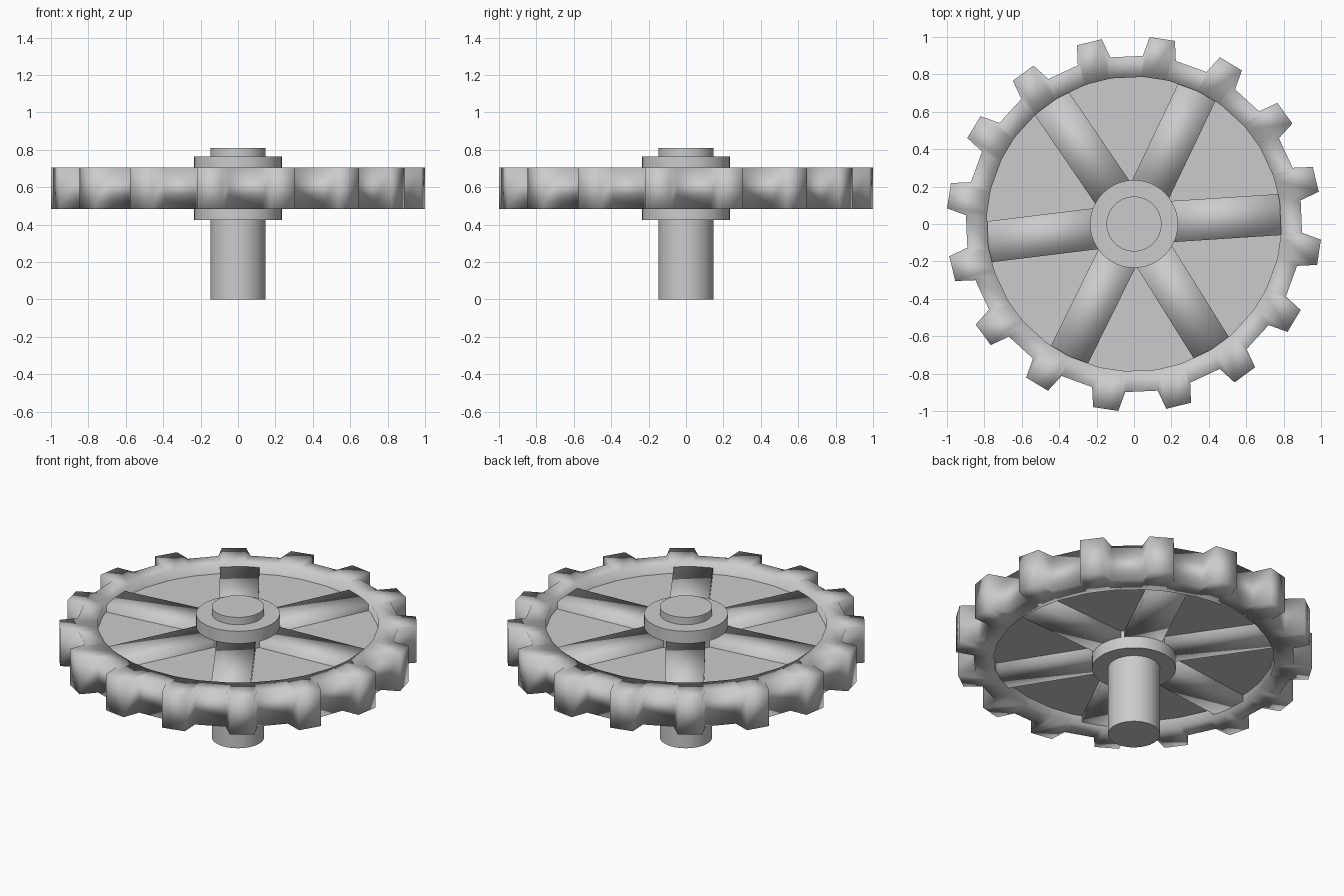
import bpy, bmesh
from math import cos, sin, radians, pi
from mathutils import Matrix

if "Cube" in bpy.data.objects:
    bpy.data.objects.remove(bpy.data.objects["Cube"])

MID = 0.594          # mid height of the wheel
TEETH = 16


def finish(name, bm):
    bmesh.ops.recalc_face_normals(bm, faces=bm.faces)
    me = bpy.data.meshes.new(name)
    bm.to_mesh(me)
    bm.free()
    ob = bpy.data.objects.new(name, me)
    bpy.context.collection.objects.link(ob)
    return ob


def smooth(ob, angle=None):
    bpy.ops.object.select_all(action='DESELECT')
    ob.select_set(True)
    bpy.context.view_layer.objects.active = ob
    if angle is None:
        bpy.ops.object.shade_smooth()
    else:
        bpy.ops.object.shade_smooth_by_angle(angle=radians(angle))


def cylinder(name, r, z0, z1, sides=48):
    bm = bmesh.new()
    bmesh.ops.create_cone(bm, cap_ends=True, segments=sides, radius1=r, radius2=r,
                          depth=z1 - z0, matrix=Matrix.Translation((0, 0, (z0 + z1) / 2)))
    ob = finish(name, bm)
    smooth(ob, 30)
    return ob


# toothed rim: outer tooth outline joined to a round inner wall
bm = bmesh.new()
loops = []
profile = [(-5.7, 0.9), (-3.9, 1.003), (3.9, 1.003), (5.7, 0.9)]
for i in range(TEETH):
    for off, r in profile:
        a = radians(13.8 + i * 360 / TEETH + off)
        loops.append([bm.verts.new((q * cos(a), q * sin(a), z))
                      for q, z in ((0.787, 0.483), (r, 0.483), (r, 0.705), (0.787, 0.705))])
for i, cur in enumerate(loops):
    nxt = loops[(i + 1) % len(loops)]
    for k in range(4):
        bm.faces.new((cur[k], nxt[k], nxt[(k + 1) % 4], cur[(k + 1) % 4]))
smooth(finish("toothed_rim", bm))

# web plate, hub and axle
cylinder("web_plate", 0.80, MID - 0.055, MID + 0.055, 64)
cylinder("hub", 0.235, 0.425, 0.765)
cylinder("axle", 0.147, 0.0, 0.81)

# spokes
for i, ang in enumerate((3.7, 64.5, 124.3, 187.0, 243.7, 302.0)):
    bm = bmesh.new()
    m = (Matrix.Rotation(radians(ang), 4, 'Z') @ Matrix.Translation((0.475, 0, MID))
         @ Matrix.Diagonal((0.65, 0.22, 0.19, 1)))
    bmesh.ops.create_cube(bm, size=1, matrix=m)
    smooth(finish(f"spoke_{i + 1}", bm))
